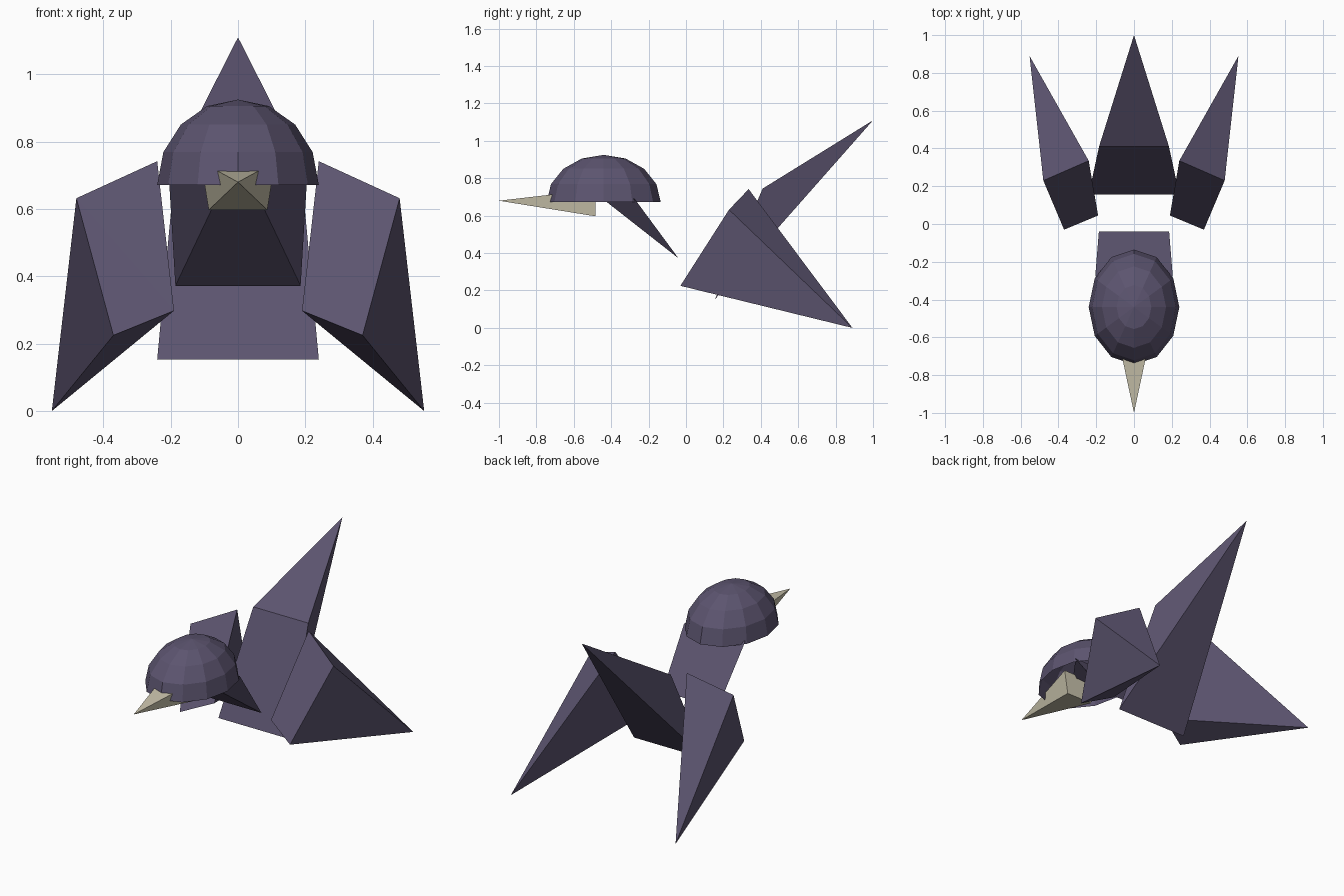
import bpy, bmesh
from mathutils import Matrix

if "Cube" in bpy.data.objects:
    bpy.data.objects.remove(bpy.data.objects["Cube"])


def material(name, rgb):
    mat = bpy.data.materials.new(name)
    mat.use_nodes = True
    colour = (*rgb, 1)
    mat.diffuse_color = colour
    mat.node_tree.nodes["Principled BSDF"].inputs["Base Color"].default_value = colour
    return mat


plumage = material("dusky_purple", (0.107, 0.089, 0.16))
horn = material("pale_horn", (0.58, 0.54, 0.41))


def finish(name, bm, mat):
    bmesh.ops.recalc_face_normals(bm, faces=bm.faces)
    mesh = bpy.data.meshes.new(name)
    bm.to_mesh(mesh)
    bm.free()
    mesh.materials.append(mat)
    obj = bpy.data.objects.new(name, mesh)
    bpy.context.collection.objects.link(obj)
    return obj


def spike(name, base, tip, mat):
    """Four-sided pyramid; its base is split from the second to the fourth corner."""
    bm = bmesh.new()
    a, b, c, d = [bm.verts.new(p) for p in base]
    t = bm.verts.new(tip)
    for face in ((a, b, d), (b, c, d), (a, b, t), (b, c, t), (c, d, t), (d, a, t)):
        bm.faces.new(face)
    return finish(name, bm, mat)


def symmetric_base(upper, lower):
    """Base corners from (half width, y, z) of the upper and lower edges."""
    (ux, uy, uz), (lx, ly, lz) = upper, lower
    return [(-ux, uy, uz), (ux, uy, uz), (lx, ly, lz), (-lx, ly, lz)]


# Head: faceted half ellipsoid, open underneath
bm = bmesh.new()
bmesh.ops.create_uvsphere(bm, u_segments=12, v_segments=8, radius=1)
bmesh.ops.delete(bm, geom=[v for v in bm.verts if v.co.z < -0.01], context="VERTS")
bm.transform(Matrix.Translation((0, -0.44, 0.672)) @ Matrix.Diagonal((0.24, 0.305, 0.253, 1)))
finish("head", bm, plumage)

# Beak, neck and tail
spike("beak", symmetric_base((0.11, -0.485, 0.74), (0.087, -0.485, 0.597)),
      (0, -1, 0.68), horn)
spike("neck", symmetric_base((0.205, -0.275, 0.69), (0.186, -0.04, 0.372)),
      (0, -0.54, 0.764), plumage)
spike("tail", symmetric_base((0.185, 0.41, 0.745), (0.24, 0.155, 0.153)),
      (0, 1, 1.11), plumage)

# Wings
for side, name in ((1, "left_wing"), (-1, "right_wing")):
    corners = [(0.24, 0.335, 0.742), (0.48, 0.23, 0.632),
               (0.37, -0.03, 0.225), (0.19, 0.045, 0.298)]
    spike(name, [(side * x, y, z) for x, y, z in corners],
          (side * 0.553, 0.89, 0), plumage)
